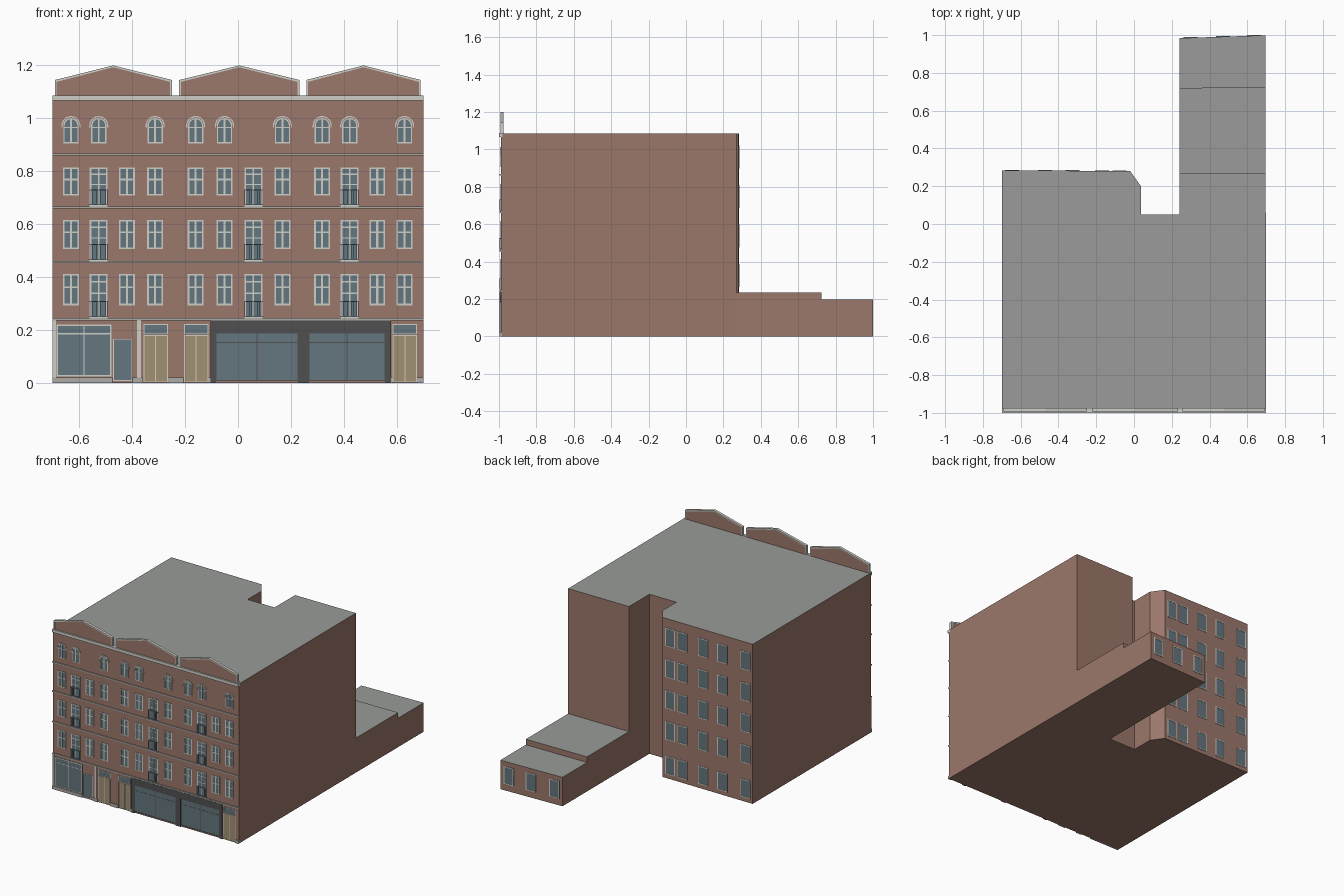
import bpy, bmesh, math

if "Cube" in bpy.data.objects:
    bpy.data.objects.remove(bpy.data.objects["Cube"])

WALL = -0.99          # y of the front wall face
COLORS = {
    "brick": (0.33, 0.185, 0.145), "roof": (0.32, 0.33, 0.32), "glass": (0.13, 0.18, 0.21),
    "trim": (0.62, 0.62, 0.58), "stone": (0.42, 0.41, 0.39), "dark": (0.08, 0.08, 0.08),
    "tan": (0.36, 0.28, 0.17),
}
mats = {}
for key, c in COLORS.items():
    mats[key] = bpy.data.materials.new(key)
    mats[key].diffuse_color = (*c, 1)

parts = {}            # part name -> (bmesh, material keys)


def part(name, *keys):
    return parts.setdefault(name, (bmesh.new(), keys))[0]


def prism(bm, low, high):
    """Close a solid between two matching outlines."""
    a = [bm.verts.new(p) for p in low]
    b = [bm.verts.new(p) for p in high]
    n = len(a)
    faces = [bm.faces.new(a[::-1]), bm.faces.new(b)]
    faces += [bm.faces.new((a[i], a[(i + 1) % n], b[(i + 1) % n], b[i])) for i in range(n)]
    return faces


def plate(bm, pts, y0, y1):
    """Upright slab from an (x, z) outline."""
    prism(bm, [(x, y0, z) for x, z in pts], [(x, y1, z) for x, z in pts])


def rect(x0, x1, z0, z1):
    return [(x0, z0), (x1, z0), (x1, z1), (x0, z1)]


def box(bm, x0, x1, z0, z1, y0, y1):
    plate(bm, rect(x0, x1, z0, z1), y0, y1)


def ring(bm, outer, inner, y0, y1, closed=True):
    """Upright frame between two matching outlines."""
    n = len(outer)
    for i in range(n if closed else n - 1):
        j = (i + 1) % n
        plate(bm, [outer[i], outer[j], inner[j], inner[i]], y0, y1)


def volume(name, pts, top):
    """Brick block with a grey flat roof from an (x, y) footprint."""
    bm = part(name, "brick", "roof")
    prism(bm, [(x, y, 0) for x, y in pts], [(x, y, top) for x, y in pts])[1].material_index = 1


def window(x0, x1, z0, z1, y=WALL, out=-1, t=0.006, mull=(0.5,), rail=(0.57,),
           bar=0.0025, kind="window", frame="trim"):
    """Glass pane with frame, mullions and rails, standing proud of the wall."""
    box(part(kind + "_glass", "glass"), x0, x1, z0, z1, y - out * 0.01, y + out * 0.0012)
    bm = part(kind + "_frames", frame)
    ya, yb = y - out * 0.008, y + out * 0.003
    ring(bm, rect(x0, x1, z0, z1), rect(x0 + t, x1 - t, z0 + t, z1 - t), ya, yb)
    for f in mull:
        x = x0 + f * (x1 - x0)
        box(bm, x - bar, x + bar, z0 + t, z1 - t, ya, yb - out * 0.0005)
    for f in rail:
        z = z0 + f * (z1 - z0)
        box(bm, x0 + t, x1 - t, z - bar * .8, z + bar * .8, ya, yb - out * 0.001)


# Main block and the two stepped rear extensions
volume("main_block", [(-0.70, WALL), (0.70, WALL), (0.697, 0.27), (0.24, 0.27), (0.24, 0.05),
                      (0.037, 0.05), (0.037, 0.20), (-0.02, 0.28), (-0.70, 0.284)], 1.085)
volume("rear_extension_high", [(0.24, 0.27), (0.697, 0.27), (0.697, 0.725), (0.24, 0.72)], 0.235)
volume("rear_extension_low", [(0.24, 0.72), (0.697, 0.725), (0.697, 0.999), (0.24, 0.984)], 0.197)

# Cornice, string courses and plinth
box(part("cornice", "trim"), -0.70, 0.70, 1.067, 1.087, -0.98, -1.0)
for z in (0.241, 0.457, 0.664, 0.863):
    box(part("string_courses", "stone"), -0.70, 0.70, z - 0.004, z + 0.004, -0.985, -0.996)

# Gabled parapets with pale edge trim
for x0, x1 in ((-0.692, -0.25), (-0.222, 0.232), (0.258, 0.69)):
    def gable(d):
        m = (x0 + x1) / 2
        return [(x0 + d, 1.08), (x0 + d, 1.145 - d), (m, 1.2 - d), (x1 - d, 1.145 - d), (x1 - d, 1.08)]
    plate(part("parapet_gables", "brick"), gable(0.004), -0.976, -0.99)
    ring(part("parapet_trim", "trim"), gable(0), gable(0.007), -0.975, -0.993, closed=False)

# Upper floors: casement windows and railed french windows
cols = [-0.631, -0.526, -0.42, -0.313, -0.16, -0.051, 0.058, 0.168, 0.318, 0.422, 0.526, 0.629]
doors = (1, 6, 9)
for top, sill, floor in ((0.815, 0.708, 0.668), (0.617, 0.506, 0.461), (0.413, 0.294, 0.246)):
    for i, x in enumerate(cols):
        if i not in doors:
            window(x - 0.03, x + 0.03, sill, top, bar=0.004)
            continue
        window(x - 0.034, x + 0.034, floor, top, rail=(0.56, 0.82), bar=0.003)
        rails = part("balcony_railings", "glass")
        for z in (floor + 0.006, floor + 0.062):
            box(rails, x - 0.034, x + 0.034, z - 0.002, z + 0.002, -0.988, -0.998)
        for k in range(9):
            xb = x - 0.032 + k * 0.008
            box(rails, xb - 0.0008, xb + 0.0008, floor + 0.006, floor + 0.062, -0.995, -0.997)

# Top floor: round-headed windows
def arch(x, r, foot, spring=0.973, n=12):
    a = [(x + r * math.cos(math.pi * k / n), spring + r * math.sin(math.pi * k / n)) for k in range(n + 1)]
    return [(x + r, foot)] + a + [(x - r, foot)]

for i, x in enumerate(cols):
    if i in (2, 6, 10):
        continue
    plate(part("arched_glass", "glass"), arch(x, 0.027, 0.907), -0.98, WALL - 0.0012)
    bm = part("arched_frames", "trim")
    ring(bm, arch(x, 0.029, 0.905), arch(x, 0.024, 0.910), -0.982, -0.993)
    ring(part("arch_surrounds", "trim"), arch(x, 0.036, 0.966), arch(x, 0.0315, 0.966),
         -0.985, -0.994, closed=False)
    box(bm, x - 0.0035, x + 0.0035, 0.91, 1.0, -0.982, -0.9925)
    box(bm, x - 0.026, x + 0.026, 0.964, 0.968, -0.982, -0.992)

# Ground floor: left shop window, glazed door and pale piers
window(-0.685, -0.478, 0.025, 0.222, rail=(0.82,), kind="shop")
window(-0.472, -0.400, 0.008, 0.167, mull=(), rail=(), t=0.003, kind="shop")
for x0, x1 in ((-0.70, -0.687), (-0.382, -0.366)):
    box(part("stone_piers", "trim"), x0, x1, 0.02, 0.237, -0.985, -0.995)

# Panelled double doors with glazed transoms
for x in (-0.311, -0.158, 0.630):
    box(part("entrance_doors", "tan"), x - 0.043, x + 0.043, 0.006, 0.178, -0.985, -0.993)
    ring(part("entrance_frames", "trim"), rect(x - 0.046, x + 0.046, 0.004, 0.181),
         rect(x - 0.043, x + 0.043, 0.006, 0.178), -0.985, -0.994)
    box(part("entrance_frames", "trim"), x - 0.002, x + 0.002, 0.006, 0.178, -0.985, -0.994)
    window(x - 0.046, x + 0.046, 0.185, 0.223, mull=(), rail=(), t=0.003)

# Dark double shopfront: fascia, posts and two glazed bays
front = part("dark_shopfront", "dark")
box(front, -0.104, 0.578, 0.192, 0.237, -0.985, -0.997)
for x0, x1 in ((-0.104, -0.085), (0.228, 0.266), (0.558, 0.578)):
    box(front, x0, x1, 0.0, 0.192, -0.985, -0.997)
for x0, x1 in ((-0.085, 0.228), (0.266, 0.558)):
    window(x0, x1, 0.008, 0.192, rail=(0.79,), t=0.004, bar=0.0015, kind="shopfront", frame="dark")

# Plinth runs between the door openings
for x0, x1 in ((-0.70, -0.474), (-0.398, -0.358), (-0.264, -0.206), (-0.111, -0.104),
               (0.578, 0.583), (0.677, 0.70)):
    box(part("plinth", "stone"), x0, x1, 0, 0.022, -0.985, -0.997)

# Rear windows: five storeys on the back wall, one row on the low extension
for z in (0.09, 0.325, 0.537, 0.748, 0.96):
    for x in (-0.078, -0.170, -0.325, -0.472, -0.646):
        y = 0.28 - 0.0059 * (x + 0.02)
        window(x - 0.037, x + 0.037, z - 0.062, z + 0.062, y, 1, mull=(), rail=(), kind="rear_window")
for x in (0.30, 0.472, 0.635):
    window(x - 0.037, x + 0.037, 0.045, 0.165, 0.984 + 0.033 * (x - 0.24), 1,
           mull=(), rail=(), kind="rear_window")

# Turn every collected part into an object
for name, (bm, keys) in parts.items():
    bmesh.ops.recalc_face_normals(bm, faces=bm.faces)
    me = bpy.data.meshes.new(name)
    bm.to_mesh(me)
    bm.free()
    for key in keys:
        me.materials.append(mats[key])
    bpy.context.collection.objects.link(bpy.data.objects.new(name, me))

for m in bpy.data.materials:
    if m.users and not m.is_grease_pencil:
        m.use_nodes = True
        m.node_tree.nodes["Principled BSDF"].inputs["Base Color"].default_value = m.diffuse_color
